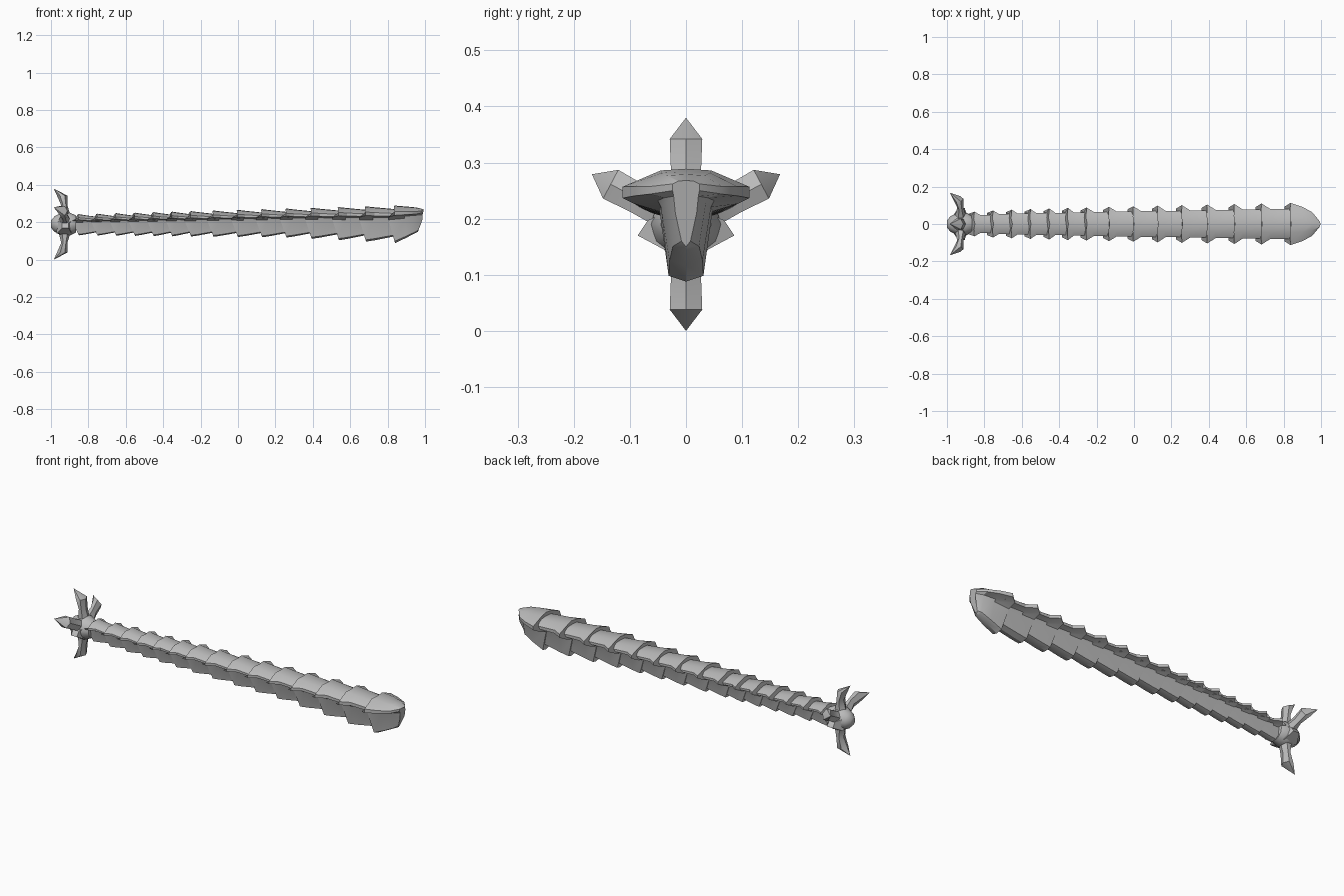
import bpy, bmesh, math

if "Cube" in bpy.data.objects:
    bpy.data.objects.remove(bpy.data.objects["Cube"])

grey = bpy.data.materials.new("grey")
grey.diffuse_color = (0.5, 0.5, 0.5, 1)
grey.use_nodes = True
grey.node_tree.nodes["Principled BSDF"].inputs["Base Color"].default_value = grey.diffuse_color


def loft(name, rings, tip=None, angle=30):
    """Skin closed rings of points into one solid, optionally ending in a point."""
    bm = bmesh.new()
    rows = [[bm.verts.new(p) for p in ring] for ring in rings]
    n = len(rows[0])
    for a, b in zip(rows, rows[1:]):
        for i in range(n):
            bm.faces.new((a[i], a[(i + 1) % n], b[(i + 1) % n], b[i]))
    if tip:
        t = bm.verts.new(tip)
        for i in range(n):
            bm.faces.new((rows[-1][i], rows[-1][(i + 1) % n], t))
    else:
        bm.faces.new(rows[-1])
    bm.faces.new(rows[0][::-1])
    bmesh.ops.recalc_face_normals(bm, faces=bm.faces)
    me = bpy.data.meshes.new(name)
    bm.to_mesh(me)
    bm.free()
    me.materials.append(grey)
    ob = bpy.data.objects.new(name, me)
    bpy.context.collection.objects.link(ob)
    bpy.ops.object.select_all(action='DESELECT')
    ob.select_set(True)
    bpy.context.view_layer.objects.active = ob
    bpy.ops.object.shade_smooth_by_angle(angle=math.radians(angle))
    return ob


def mirrored(half):
    """Close a half outline (x, y, z) across y = 0."""
    return half + [(x, -y, z) for x, y, z in half[-2:0:-1]]


def lerp(a, b, t):
    return a + (b - a) * t


def section(x, s, w, top, bot, sweep, flare):
    """Plated cross-section: arched top, side fins, undercut and narrow keel."""
    h = top - bot
    y = lambda v: v * s
    z = lambda v: top - v * h
    return mirrored([
        (x, 0, z(0)), (x - .2 * sweep, y(.045), z(.015)),
        (x - .1 * sweep, w, z(.16)), (x - .1 * sweep, w, z(.26)),
        (x - sweep, lerp(y(.05), w * .82, flare), z(.31)),
        (x - sweep, y(.047), z(.38)), (x - .1 * sweep, y(.031), z(.95)), (x, 0, z(1))])


# Overlapping body segments, each flared at its rear edge
xs = [-.85, -.75, -.65, -.55, -.45, -.35, -.25, -.13, 0, .13, .26, .395, .54, .685, .84]
for i, x in enumerate(xs):
    t = (x + .85) / 1.69
    w = lerp(.066, .113, t ** .7)
    s = w / .113
    top = lerp(.243, .289, t)
    bot = lerp(.13, .118, t / .66) if t < .66 else lerp(.118, .088, (t - .66) / .34)
    h = top - bot
    rear = section(x, s, w, top, bot, .035, 1)
    if i < len(xs) - 1:
        step = xs[i + 1] - x
        mid = section(x + .3 * step, s, w * .72, top - .005, bot + .04 * h, .01, .1)
        front = section(x + 1.1 * step, s * .92, w * .72, top - .016, bot + .17 * h, .01, .1)
        loft("body_segment", [rear, mid, front])
    else:
        # Rounded nose closing to a point at the top
        mid = section(.9, s * .95, .092, .284, .117, .01, .1)
        near = section(.952, s * .75, .064, .279, .144, .0, .1)
        end = mirrored([(.998, 0, .268), (.993, .014, .267), (.985, .024, .262), (.985, .024, .25),
                        (.987, .022, .24), (.985, .019, .21), (.966, .008, .16), (.963, 0, .15)])
        loft("nose", [rear, mid, near, end])

# Bulb at the tail end
CX, CZ = -.93, .19


def circle(x, r, n=12):
    return [(x, r * math.cos(k * math.tau / n), CZ + r * math.sin(k * math.tau / n)) for k in range(n)]


loft("tail_bulb", [circle(-1, .02), circle(-.98, .042), circle(-.945, .06),
                   circle(-.9, .062), circle(-.865, .045)], angle=50)


# Curved pointed prongs around the bulb
def prong(name, deg):
    a = math.radians(deg)
    c, s = math.cos(a), math.sin(a)

    def place(x, r, v):
        return (x, r * c - v * s, CZ + r * s + v * c)

    rings = []
    for r, x0, x1, v in [(.02, -.97, -.89, .03), (.06, -.955, -.9, .028),
                         (.1, -.945, -.912, .027), (.152, -.968, -.912, .029)]:
        m = (x0 + x1) / 2
        rings.append([place(x0, r, 0), place(lerp(x0, m, .6), r, v), place(lerp(x1, m, .5), r, v),
                      place(x1, r, 0), place(lerp(x1, m, .5), r, -v), place(lerp(x0, m, .6), r, -v)])
    loft(name, rings, place(-.985, .19, 0), 40)


for name, deg in [("upper_prong", 90), ("right_prong", 28), ("left_prong", 152), ("lower_prong", -90)]:
    prong(name, deg)

# Short angular lobes low on each side of the bulb
for sy in (1, -1):
    root = [(-.97, .03 * sy, .14), (-.89, .03 * sy, .14), (-.88, .04 * sy, .21), (-.97, .04 * sy, .21)]
    end = [(-.94, .086 * sy, .17), (-.905, .086 * sy, .17), (-.905, .068 * sy, .197), (-.94, .068 * sy, .197)]
    loft("side_lobe", [root, end], angle=40)
